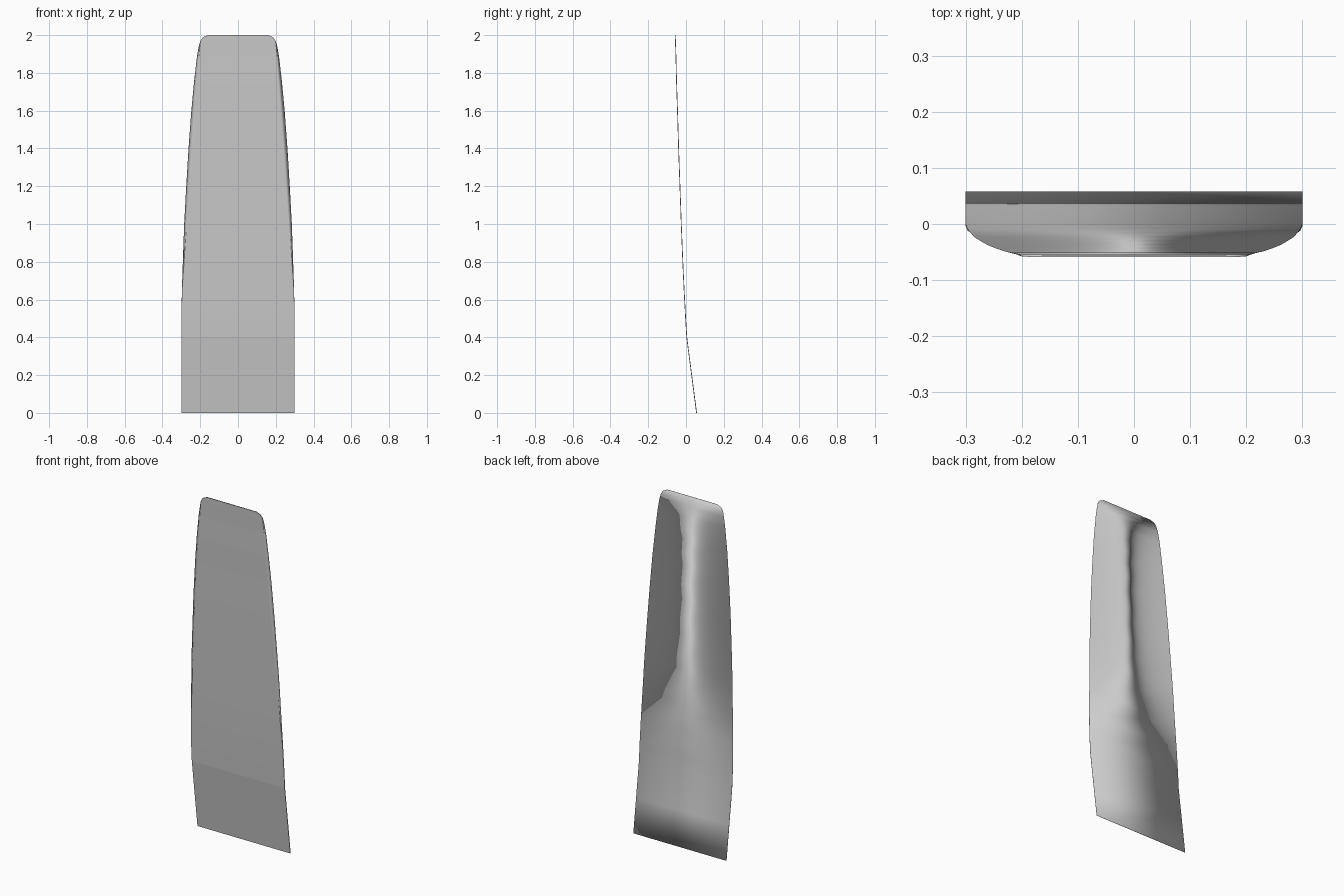
import bpy, bmesh

if "Cube" in bpy.data.objects:
    bpy.data.objects.remove(bpy.data.objects["Cube"])

# rows of the slat: height, half width, y of the middle surface
ROWS = [(0, 0.30, 0.056), (0.2, 0.30, 0.030), (0.4, 0.30, 0.004),
        (0.5, 0.30, -0.002), (0.65, 0.297, -0.010), (0.8, 0.292, -0.017),
        (1.0, 0.285, -0.025), (1.2, 0.274, -0.032), (1.4, 0.262, -0.039),
        (1.6, 0.247, -0.045), (1.75, 0.233, -0.050), (1.88, 0.218, -0.053),
        (1.94, 0.208, -0.055), (1.97, 0.199, -0.056), (1.988, 0.187, -0.0565),
        (2.0, 0.16, -0.057)]
HALF_THICK = 0.002

bm = bmesh.new()


def front_half(z, w):
    """Front face has straight tapered sides, leaving a slim bevel."""
    return min(w, 0.30 - 0.10 * max(0, z - 0.6) / 1.37)


front, back = [], []
for z, w, y in ROWS:
    f = front_half(z, w)
    front.append([bm.verts.new((s * f, y - HALF_THICK, z)) for s in (-1, 1)])
    back.append([bm.verts.new((s * w, y + HALF_THICK, z)) for s in (-1, 1)])

# front, back and side strips
for i in range(len(ROWS) - 1):
    f0, f1, b0, b1 = front[i], front[i + 1], back[i], back[i + 1]
    bm.faces.new((f0[0], f0[1], f1[1], f1[0])).smooth = False
    for quad in ((b0[1], b0[0], b1[0], b1[1]),
                 (b0[0], f0[0], f1[0], b1[0]),
                 (f0[1], b0[1], b1[1], f1[1])):
        bm.faces.new(quad).smooth = True

# bottom and top ends
bm.faces.new((back[0][0], back[0][1], front[0][1], front[0][0])).smooth = True
bm.faces.new((front[-1][0], front[-1][1], back[-1][1], back[-1][0])).smooth = True
bmesh.ops.recalc_face_normals(bm, faces=bm.faces)

mesh = bpy.data.meshes.new("curved_slat")
bm.to_mesh(mesh)
bm.free()
slat = bpy.data.objects.new("curved_slat", mesh)
bpy.context.collection.objects.link(slat)
